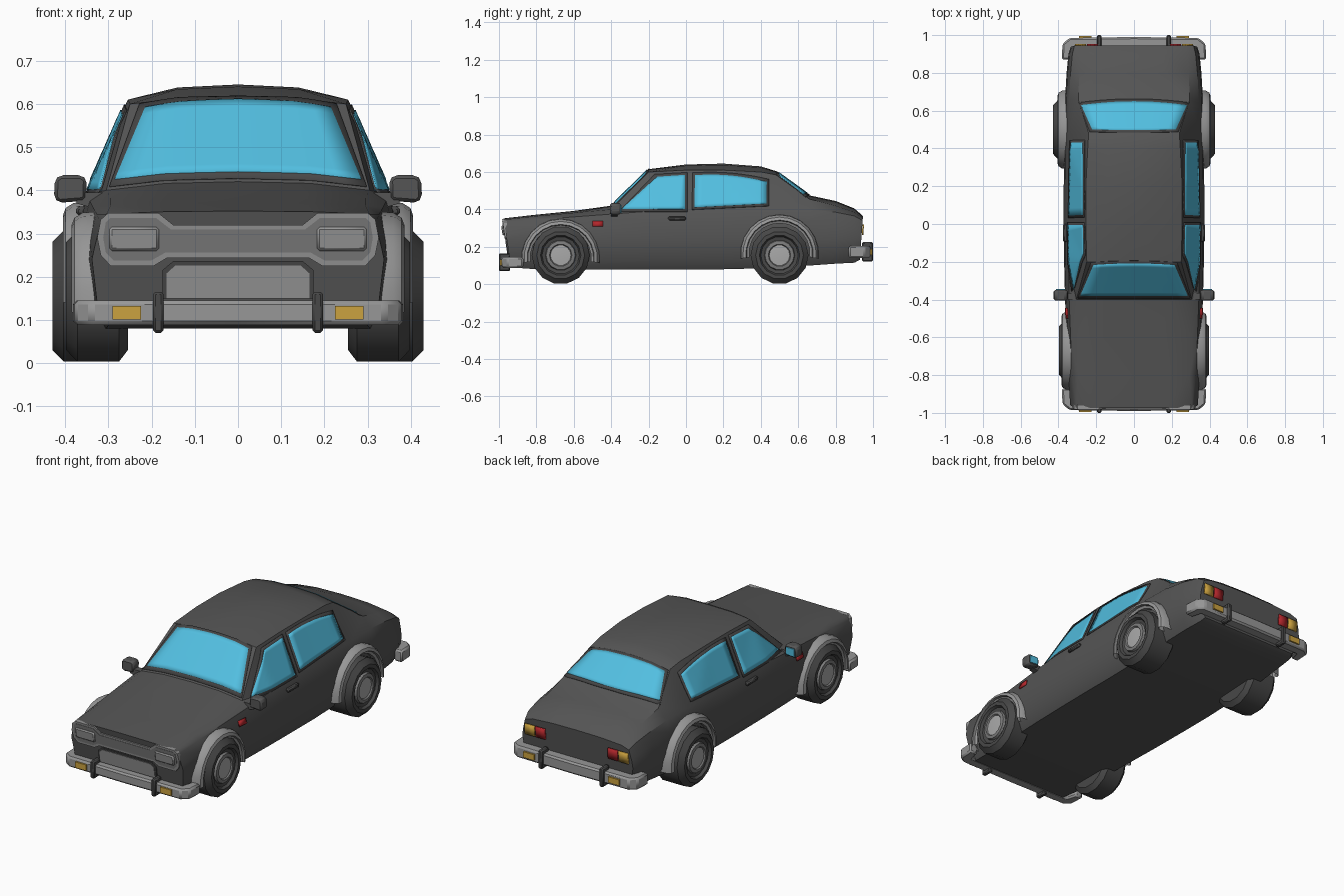
import bpy, bmesh, math
from mathutils import Vector
from mathutils.bvhtree import BVHTree

if "Cube" in bpy.data.objects:
    bpy.data.objects.remove(bpy.data.objects["Cube"])


def material(name, r, g, b):
    m = bpy.data.materials.new(name)
    m.diffuse_color = (r, g, b, 1)
    m.use_nodes = True
    m.node_tree.nodes["Principled BSDF"].inputs["Base Color"].default_value = m.diffuse_color
    return m


BODY = material("body charcoal", .09, .09, .09)
TRIM = material("dark rubber", .065, .065, .065)
GREY = material("light grey", .31, .31, .31)
MID = material("mid grey", .2, .2, .2)
HUB = material("hub grey", .4, .4, .4)
GLASS = material("sky blue glass", .085, .52, .75)
RED = material("red lens", .45, .02, .025)
AMBER = material("amber lens", .6, .36, .05)


def finish(name, bm, mats, mirror=False, bevel=0, recalc=True):
    if recalc:
        bmesh.ops.recalc_face_normals(bm, faces=bm.faces)
    me = bpy.data.meshes.new(name)
    bm.to_mesh(me)
    bm.free()
    ob = bpy.data.objects.new(name, me)
    bpy.context.collection.objects.link(ob)
    for m in mats:
        me.materials.append(m)
    bpy.ops.object.select_all(action='DESELECT')
    ob.select_set(True)
    bpy.context.view_layer.objects.active = ob
    bpy.ops.object.shade_smooth_by_angle(angle=math.radians(30))
    if bevel:
        b = ob.modifiers.new("bevel", 'BEVEL')
        b.width, b.segments = bevel, 1
    if mirror:
        ob.modifiers.new("mirror", 'MIRROR')
    return ob


def sheet(bm, rows, mat_of=None):
    """Quads between successive rows of points."""
    vs = [[bm.verts.new(p) for p in row] for row in rows]
    for a, b in zip(vs, vs[1:]):
        for j in range(len(a) - 1):
            f = bm.faces.new((a[j], a[j + 1], b[j + 1], b[j]))
            if mat_of:
                f.material_index = mat_of[j]
    return vs


def prism(name, pts, axis, lo, hi, mat, sym=False, mirror=False, bevel=0, lean=0):
    """Extrude an outline along y (points are x, z) or along z (points are x, y)."""
    if sym:
        pts = pts + [(-x, v) for x, v in reversed(pts) if x > 0]
    bm = bmesh.new()
    rings = []
    for d in (lo, hi):
        if axis == 'y':
            rings.append([bm.verts.new((x, d + lean * (.35 - z), z)) for x, z in pts])
        else:
            rings.append([bm.verts.new((x, y, d)) for x, y in pts])
    for r in rings:
        bm.faces.new(r)
    n = len(pts)
    for i in range(n):
        j = (i + 1) % n
        bm.faces.new((rings[0][i], rings[0][j], rings[1][j], rings[1][i]))
    return finish(name, bm, [mat], mirror, bevel)


def box(name, x, y, z, mat, bevel=0, lean=0):
    """Mirrored box from three (low, high) ranges."""
    pts = [(x[0], z[0]), (x[1], z[0]), (x[1], z[1]), (x[0], z[1])]
    return prism(name, pts, 'y', y[0], y[1], mat, mirror=True, bevel=bevel, lean=lean)


# Body shell: y, half width, floor z, shoulder z, roof edge x, roof edge z, centre z, lean
stations = [
    (-.975, .338, .09, .325, .305, .345, .352, .15),
    (-.80, .348, .08, .345, .295, .365, .372, 0),
    (-.60, .357, .08, .36, .295, .382, .392, 0),
    (-.40, .365, .08, .375, .305, .40, .42, 0),
    (-.20, .37, .08, .39, .25, .60, .615, 0),
    (0, .372, .08, .39, .255, .61, .64, 0),
    (.20, .372, .08, .39, .255, .61, .645, 0),
    (.40, .37, .085, .40, .245, .60, .63, 0),
    (.48, .37, .09, .40, .24, .585, .605, 0),
    (.66, .365, .10, .40, .295, .455, .475, 0),
    (.80, .357, .11, .385, .29, .42, .445, 0),
    (.90, .347, .115, .365, .285, .385, .405, 0),
    (.945, .335, .13, .34, .27, .355, .365, -.07),
]
rows = []
for y, w, zb, zs, ex, ez, cz, lean in stations:
    half = [(0, zb), (.88 * w, zb), (.965 * w, zb + .05), (w, .24), (.985 * w, zs - .06),
            (.94 * w, zs), (ex, ez), (ex * .55, ez + .8 * (cz - ez)), (0, cz)]
    rows.append([(x, y + lean * (.35 - z), z) for x, z in half])
bm = bmesh.new()
vs = sheet(bm, rows)
bm.faces.new(vs[0])
bm.faces.new(vs[-1])
bmesh.ops.recalc_face_normals(bm, faces=bm.faces)
bmesh.ops.triangulate(bm, faces=bm.faces)
shell = BVHTree.FromBMesh(bm)
finish("body_shell", bm, [BODY], mirror=True)

# Plates laid on the shell: ray start and direction for each side
RAYS = {
    'side': (lambda u, v: Vector((2, u, v)), Vector((-1, 0, 0))),
    'rear': (lambda u, v: Vector((u, 2, v)), Vector((0, -1, 0))),
    'top': (lambda u, v: Vector((u, v, 2)), Vector((0, 0, -1))),
}


def plate(name, corners, side, mat, lift=.006, bow=(0, 0), grow=0, mirror=True, n=10):
    start, d = RAYS[side]
    cu = sum(c[0] for c in corners) / 4
    cv = sum(c[1] for c in corners) / 4
    a, b, c, e = [Vector((u + math.copysign(grow, u - cu), v + math.copysign(grow, v - cv)))
                  for u, v in corners]
    grid = []
    for i in range(n + 1):
        t, row = i / n, []
        for j in range(n + 1):
            s = j / n
            p = a.lerp(b, s).lerp(e.lerp(c, s), t)
            p.y += 4 * s * (1 - s) * (bow[0] * (1 - t) + bow[1] * t)
            o = start(*p)
            sign = -1 if o.x < 0 else 1
            o.x = max(abs(o.x), .001)
            hit = shell.ray_cast(o, d)[0] or o + d * 1.7
            hit = hit - d * lift
            hit.x = p.x if side != 'side' else hit.x * sign
            row.append(hit)
        grid.append(row)
    bm = bmesh.new()
    sheet(bm, grid)
    bm.normal_update()
    if sum((f.normal.dot(d) for f in bm.faces)) > 0:
        bmesh.ops.reverse_faces(bm, faces=bm.faces)
    ob = finish(name, bm, [mat], mirror, recalc=False)
    ob.modifiers.new("thickness", 'SOLIDIFY').thickness = min(lift, .008)


# Windows with their dark surrounds
windows = [
    ("windshield", [(-.285, -.382), (.285, -.382), (.215, -.218), (-.215, -.218)], 'top', (0, .008), False),
    ("rear_window", [(-.28, .63), (.28, .63), (.222, .502), (-.222, .502)], 'top', (.02, -.004), False),
    ("front_side_window", [(-.345, .402), (-.005, .402), (-.005, .585), (-.155, .575)], 'side', (0, 0), True),
    ("rear_side_window", [(.045, .412), (.43, .432), (.432, .548), (.048, .583)], 'side', (0, .016), True),
]
for name, corners, side, bow, mir in windows:
    plate(name + "_frame", corners, side, TRIM, .004, bow, .013, mir)
    plate(name, corners, side, GLASS, .007, bow, 0, mir)


def rect(u, v):
    return [(u[0], v[0]), (u[1], v[0]), (u[1], v[1]), (u[0], v[1])]


# Side markers and tail lights
plate("side_marker", rect((-.5, -.445), (.31, .338)), 'side', RED, .008, n=2)
plate("tail_light_red", rect((.19, .248), (.262, .32)), 'rear', RED, .009, n=2)
plate("tail_light_amber", rect((.255, .313), (.262, .32)), 'rear', AMBER, .009, n=2)

# Nose: surround, recessed panel, headlights, lower grille
L = .15
surround = [(0, .32), (.15, .32), (.185, .348), (.30, .348), (.318, .332), (.326, .29),
            (.318, .25), (.295, .225), (.195, .225), (.165, .243), (0, .243)]
panel = [(0, .309), (.155, .309), (.19, .336), (.295, .336), (.306, .326), (.312, .29),
         (.306, .256), (.288, .238), (.2, .238), (.168, .256), (0, .256)]
prism("nose_surround", surround, 'y', -.983, -.96, GREY, sym=True, lean=L)
prism("nose_panel", panel, 'y', -.985, -.96, MID, sym=True, lean=L)
box("headlight", (.183, .298), (-.994, -.97), (.26, .315), GREY, .006, L)
prism("lower_grille_frame", [(0, .236), (.15, .236), (.175, .215), (.175, .15), (0, .15)],
      'y', -.981, -.96, TRIM, sym=True, lean=L)
prism("lower_grille", [(0, .226), (.145, .226), (.165, .208), (.165, .15), (0, .15)],
      'y', -.984, -.96, GREY, sym=True, lean=L)

# Wrap-around bumpers with overriders and lenses
for end, s, z0, z1 in (("front", -1, .088, .145), ("rear", 1, .14, .205)):
    outline = [(0, .99 * s), (.34, .985 * s), (.378, .955 * s), (.383, .87 * s),
               (.335, .87 * s), (.32, .925 * s), (0, .925 * s)]
    prism(end + "_bumper", outline, 'z', z0, z1, GREY, sym=True, bevel=.009)
    yr = sorted((.94 * s, 1.0 * s))
    box(end + "_overrider", (.172, .197), yr, (z0 - .018, z1 + .02), TRIM, .006)
    yr = sorted((.97 * s, .995 * s))
    zm = (z0 + z1) / 2
    box(end + "_bumper_lens", (.225, .29), yr, (zm - .016, zm + .016), AMBER)

# Door handles
box("door_handle", (.35, .375), (-.095, 0), (.342, .362), TRIM, .006)

# Door mirrors
prism("mirror_housing", [(.352, .376), (.415, .371), (.426, .383), (.424, .425), (.412, .435),
                         (.362, .435), (.35, .425)], 'y', -.405, -.35, BODY, mirror=True, bevel=.01)
prism("mirror_glass", [(.364, .385), (.414, .382), (.412, .424), (.364, .424)],
      'y', -.352, -.345, GLASS, mirror=True)
prism("mirror_stalk", [(.31, .395), (.34, .36), (.375, .37), (.365, .395)],
      'y', -.40, -.365, BODY, mirror=True)


def ring(name, profile, yc, zc, a0, a1, seg, mats, mat_of):
    """Sweep an (x, radius) profile round the axle."""
    rows = []
    for i in range(seg + 1):
        a = math.radians(a0 + (a1 - a0) * i / seg)
        rows.append([(x, yc + r * math.cos(a), zc + r * math.sin(a)) for x, r in profile])
    bm = bmesh.new()
    sheet(bm, rows, mat_of)
    bmesh.ops.remove_doubles(bm, verts=bm.verts, dist=1e-5)
    finish(name, bm, mats, mirror=True)


# Wheels and flared arches
for end, yc, xi, xo, xa, za in (("front", -.67, .255, .398, .385, .14), ("rear", .5, .255, .43, .405, .163)):
    wheel = [(xi, 0), (xi, .128), (xi + .02, .155), (xo - .026, .155), (xo, .128), (xo, .108),
             (xo - .014, .1), (xo - .018, .082), (xo - .006, .078), (xo - .003, .06), (xo - .01, .055), (xo - .006, 0)]
    ring(end + "_wheel", wheel, yc, .155, 0, 360, 14, [TRIM, MID, HUB],
         [0, 0, 0, 0, 0, 0, 0, 1, 1, 1, 2])
    arch = [(.31, .212), (xa - .025, .208), (xa - .006, .196), (xa, .18), (xa - .012, .176), (xa - .018, .163), (.31, .163)]
    ring(end + "_wheel_arch", arch, yc, za, -7, 187, 12, [GREY, MID], [0, 0, 0, 1, 0, 0])
